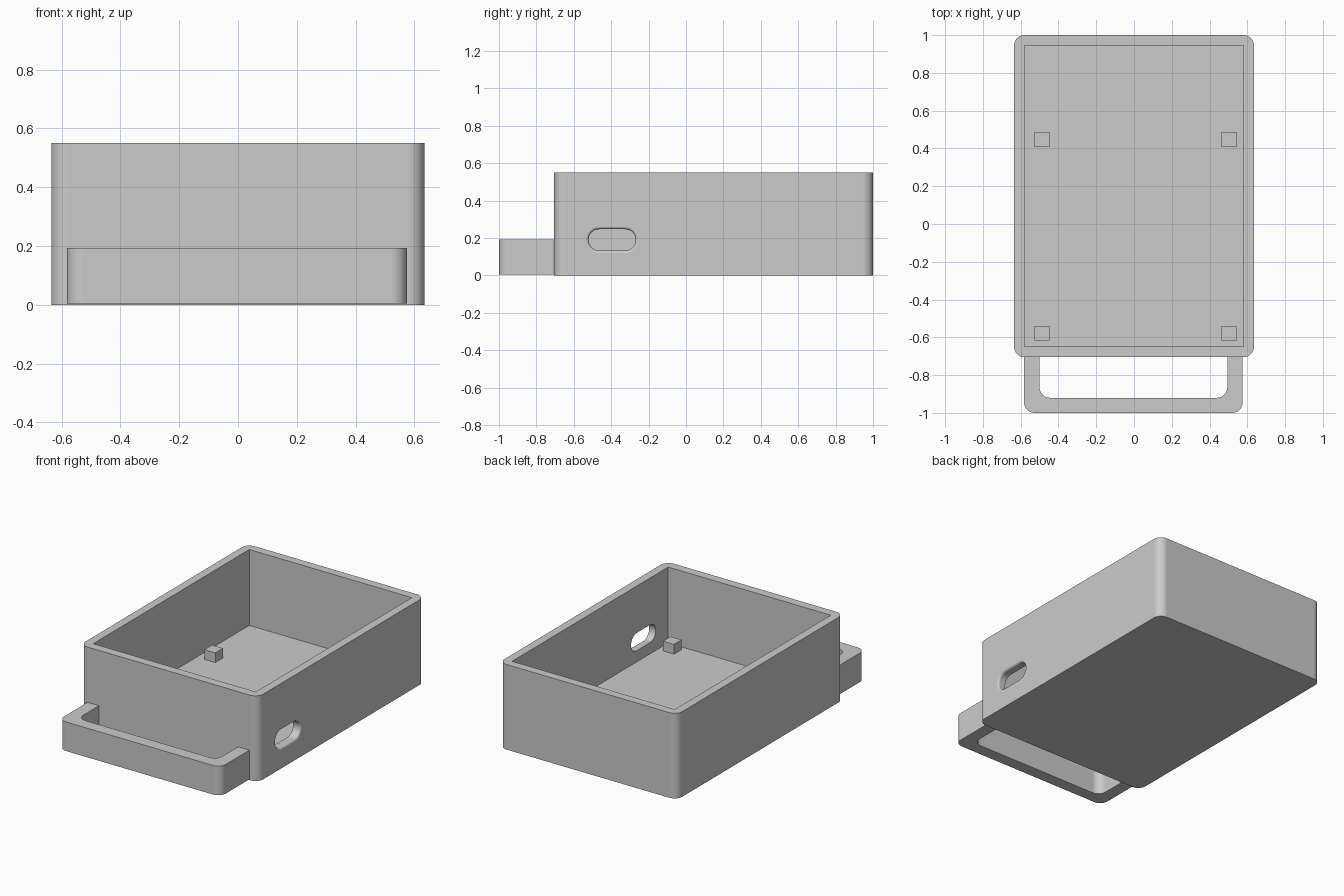
import bpy
import bmesh
import math
from mathutils import Vector

cube = bpy.data.objects.get("Cube")
if cube:
    bpy.data.objects.remove(cube, do_unlink=True)

grey = bpy.data.materials.new("light grey plastic")
grey.use_nodes = True
COLOUR = (0.6, 0.6, 0.6, 1)
grey.diffuse_color = COLOUR
grey.node_tree.nodes["Principled BSDF"].inputs["Base Color"].default_value = COLOUR


def outline(corners, segments=8):
    """Closed 2D outline from right-angled (x, y, fillet radius) corners."""
    points = []
    for i, (x, y, r) in enumerate(corners):
        p = Vector((x, y))
        before = (Vector(corners[i - 1][:2]) - p).normalized()
        after = (Vector(corners[(i + 1) % len(corners)][:2]) - p).normalized()
        if r == 0:
            points.append(p)
            continue
        centre = p + r * (before + after)
        for k in range(segments + 1):
            a = math.pi / 2 * k / segments
            points.append(centre - r * (after * math.cos(a) + before * math.sin(a)))
    return points


def rectangle(x0, x1, y0, y1, r=0):
    return outline([(x0, y0, r), (x1, y0, r), (x1, y1, r), (x0, y1, r)])


def loft(name, rings):
    """Skin matching rings of 3D points and cap both ends."""
    bm = bmesh.new()
    loops = [[bm.verts.new(p) for p in ring] for ring in rings]
    for a, b in zip(loops, loops[1:]):
        for i in range(len(a)):
            bm.faces.new((a[i - 1], a[i], b[i], b[i - 1]))
    bm.faces.new(loops[0])
    bm.faces.new(loops[-1])
    bmesh.ops.recalc_face_normals(bm, faces=bm.faces)
    mesh = bpy.data.meshes.new(name)
    bm.to_mesh(mesh)
    bm.free()
    mesh.materials.append(grey)
    obj = bpy.data.objects.new(name, mesh)
    bpy.context.collection.objects.link(obj)
    return obj


def prism(name, shape, z0, z1):
    return loft(name, [[(x, y, z) for x, y in shape] for z in (z0, z1)])


def activate(obj):
    bpy.ops.object.select_all(action="DESELECT")
    obj.select_set(True)
    bpy.context.view_layer.objects.active = obj


def cut(obj, cutter):
    activate(obj)
    mod = obj.modifiers.new("cut", "BOOLEAN")
    mod.operation = "DIFFERENCE"
    mod.solver = "EXACT"
    mod.object = cutter
    bpy.ops.object.modifier_apply(modifier=mod.name)
    bpy.data.objects.remove(cutter, do_unlink=True)


def smooth(obj):
    activate(obj)
    bpy.ops.object.shade_smooth_by_angle(angle=math.radians(30))
    mod = obj.modifiers.new("flat sides", "WEIGHTED_NORMAL")
    mod.keep_sharp = True


# Open box with rounded upright edges and a square-cornered cavity
SIDE, FRONT, HEIGHT, FLOOR = 0.635, -0.705, 0.55, 0.06
box = prism("box", rectangle(-SIDE, SIDE, FRONT, 1, 0.055), 0, HEIGHT)
cut(box, prism("cavity_cutter", rectangle(-0.581, 0.581, -0.648, 0.945), FLOOR, 0.7))

# Slot in the left wall, with a rounded outer lip
LIP = 0.015


def slot_ring(x, grow):
    half_w, half_h = 0.126 + grow, 0.057 + grow
    shape = rectangle(-half_w, half_w, -half_h, half_h, half_h * 0.99)
    return [(x, y - 0.395, z + 0.19) for y, z in shape]


rings = [slot_ring(0.5, 0)]
for step in range(6):
    t = math.pi / 2 * step / 5
    rings.append(slot_ring(SIDE - LIP + LIP * math.sin(t), LIP * (1 - math.cos(t))))
rings.append(slot_ring(0.7, LIP))
cut(box, loft("slot_cutter", rings))
smooth(box)

# U-shaped front handle, its arms set into the front wall
JOIN = -0.68
handle = prism("handle", outline([
    (-0.582, JOIN, 0), (-0.582, -1, 0.055), (0.575, -1, 0.055), (0.575, JOIN, 0),
    (0.494, JOIN, 0), (0.494, -0.92, 0.055), (-0.5, -0.92, 0.055), (-0.5, JOIN, 0),
]), 0.005, 0.193)
smooth(handle)

# Four square support pegs on the floor
PEG = 0.039
for side, x in (("right", -0.487), ("left", 0.503)):
    for end, y in (("front", -0.579), ("back", 0.447)):
        shape = rectangle(x - PEG, x + PEG, y - PEG, y + PEG)
        prism(f"{end}_{side}_peg", shape, FLOOR - 0.01, FLOOR + 0.063)
